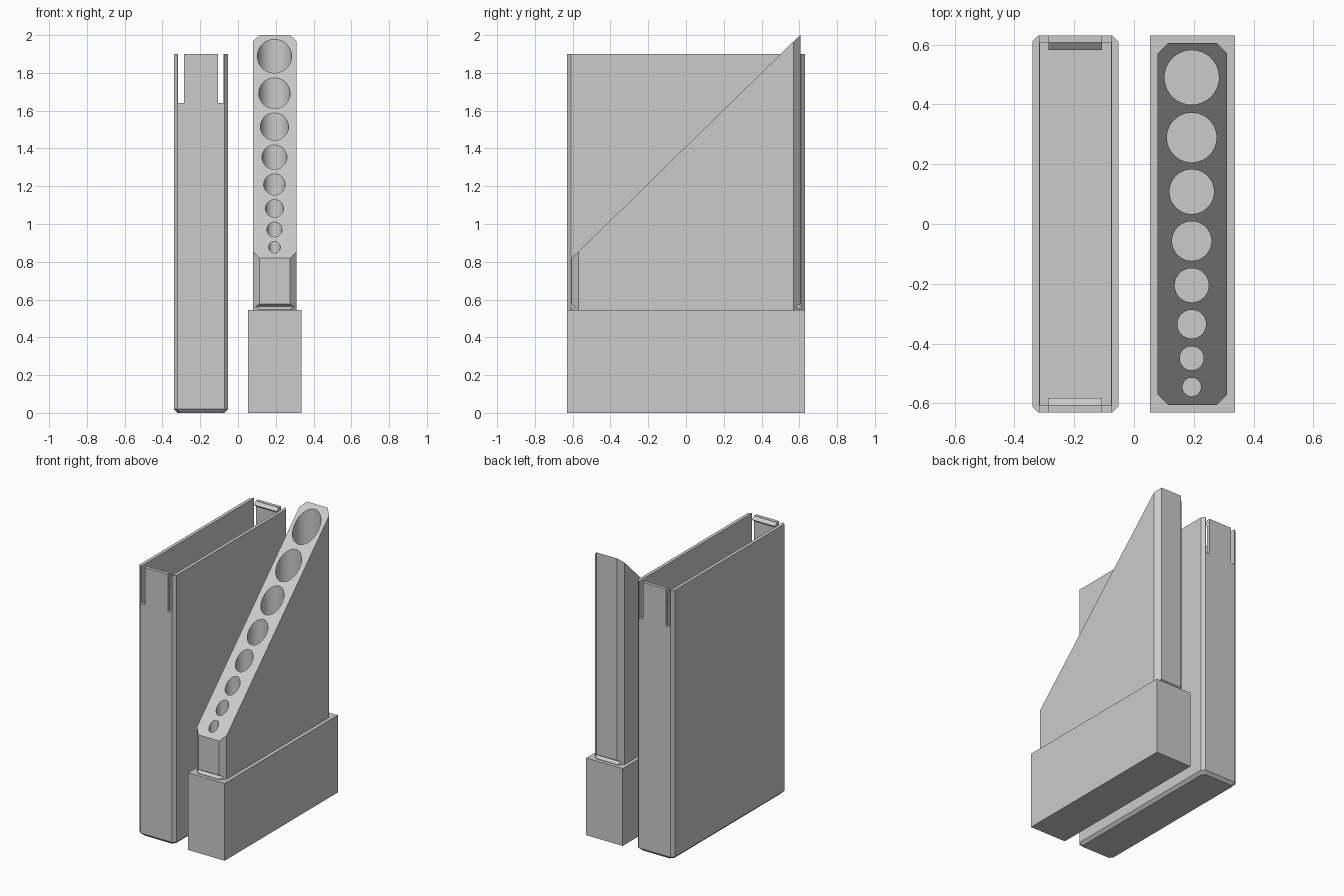
import bpy, bmesh, math
from mathutils import Matrix

if "Cube" in bpy.data.objects:
    bpy.data.objects.remove(bpy.data.objects["Cube"])

grey = bpy.data.materials.new("light grey plastic")
grey.diffuse_color = (0.6, 0.6, 0.6, 1)
grey.use_nodes = True
grey.node_tree.nodes["Principled BSDF"].inputs["Base Color"].default_value = grey.diffuse_color


def finish(name, bm):
    bmesh.ops.recalc_face_normals(bm, faces=bm.faces)
    me = bpy.data.meshes.new(name)
    bm.to_mesh(me)
    bm.free()
    me.materials.append(grey)
    ob = bpy.data.objects.new(name, me)
    bpy.context.collection.objects.link(ob)
    return ob


def loft(name, rings):
    """Closed solid through rings with equal point counts."""
    bm = bmesh.new()
    loops = [[bm.verts.new(p) for p in r] for r in rings]
    n = len(loops[0])
    for a, b in zip(loops, loops[1:]):
        for i in range(n):
            bm.faces.new((a[i], a[(i + 1) % n], b[(i + 1) % n], b[i]))
    bm.faces.new(loops[0])
    bm.faces.new(loops[-1])
    return finish(name, bm)


def box(name, x0, x1, y0, y1, z0, z1):
    return loft(name, [[(x0, y0, z), (x1, y0, z), (x1, y1, z), (x0, y1, z)] for z in (z0, z1)])


def octagon(cx, hx, hy, c, height):
    """Chamfered rectangle; height(y) gives z."""
    pts = [(-hx + c, -hy), (hx - c, -hy), (hx, -hy + c), (hx, hy - c),
           (hx - c, hy), (-hx + c, hy), (-hx, hy - c), (-hx, -hy + c)]
    return [(cx + x, y, height(y)) for x, y in pts]


def prism_x(name, x0, x1, profile):
    return loft(name, [[(x, y, z) for y, z in profile] for x in (x0, x1)])


def cut(ob, cutters):
    bpy.context.view_layer.objects.active = ob
    for c in cutters:
        m = ob.modifiers.new("cut", 'BOOLEAN')
        m.operation = 'DIFFERENCE'
        m.solver = 'EXACT'
        m.object = c
        bpy.ops.object.modifier_apply(modifier=m.name)


def smooth(ob):
    bpy.ops.object.select_all(action='DESELECT')
    ob.select_set(True)
    bpy.context.view_layer.objects.active = ob
    bpy.ops.object.shade_smooth_by_angle(angle=math.radians(30))


helpers = []

# cover: hollow sleeve with chamfered edges and bottom
CX, TOP = -0.196, 1.90
cover = loft("cover", [octagon(CX, 0.125, 0.611, 0.02, lambda y: 0),
                       octagon(CX, 0.144, 0.63, 0.02, lambda y: 0.02),
                       octagon(CX, 0.144, 0.63, 0.02, lambda y: TOP)])
cavity = box("cavity_cutter", CX - 0.119, CX + 0.119, -0.606, 0.606, 0.025, 2.1)
# slits beside the spring tabs, at both ends
slits = [box("slit_cutter", CX + s * 0.105 - 0.0155, CX + s * 0.105 + 0.0155, -0.8, 0.8, 1.64, 2.1)
         for s in (-1, 1)]
cut(cover, [cavity] + slits)
helpers += [cavity] + slits

# snap ridges on the inner side of the tabs
for name, s in (("front_snap_ridge", -1), ("back_snap_ridge", 1)):
    prism_x(name, CX - 0.0895, CX + 0.0895,
            [(s * 0.608, TOP), (s * 0.582, TOP - 0.02), (s * 0.608, TOP - 0.04)])

# base block and sloped holder
HX, BASE = 0.195, 0.545
base = box("base", HX - 0.142, HX + 0.142, -0.63, 0.63, 0, BASE)
holder = loft("holder", [octagon(HX, 0.116, 0.605, 0.035, lambda y: BASE),
                         octagon(HX, 0.116, 0.605, 0.035, lambda y: 1.41 + 0.977 * y)])

# snap grooves at the foot of the holder
grooves = [prism_x("groove_cutter", 0, 0.4,
                   [(s * 0.63, 0.533), (s * 0.583, 0.562), (s * 0.63, 0.591)]) for s in (-1, 1)]

# graded round holes, straight down
holes = []
for y, r in ((0.49, 0.091), (0.289, 0.083), (0.108, 0.0745), (-0.057, 0.066),
             (-0.205, 0.057), (-0.335, 0.048), (-0.449, 0.040), (-0.545, 0.031)):
    bm = bmesh.new()
    bmesh.ops.create_cone(bm, cap_ends=True, segments=64, radius1=r, radius2=r, depth=2.1,
                          matrix=Matrix.Translation((HX - 0.002, y, 1.15)))
    holes.append(finish("hole_cutter", bm))
cut(base, holes)
cut(holder, holes + grooves)
helpers += holes + grooves

for ob in (base, holder):
    smooth(ob)
for h in helpers:
    bpy.data.objects.remove(h)
